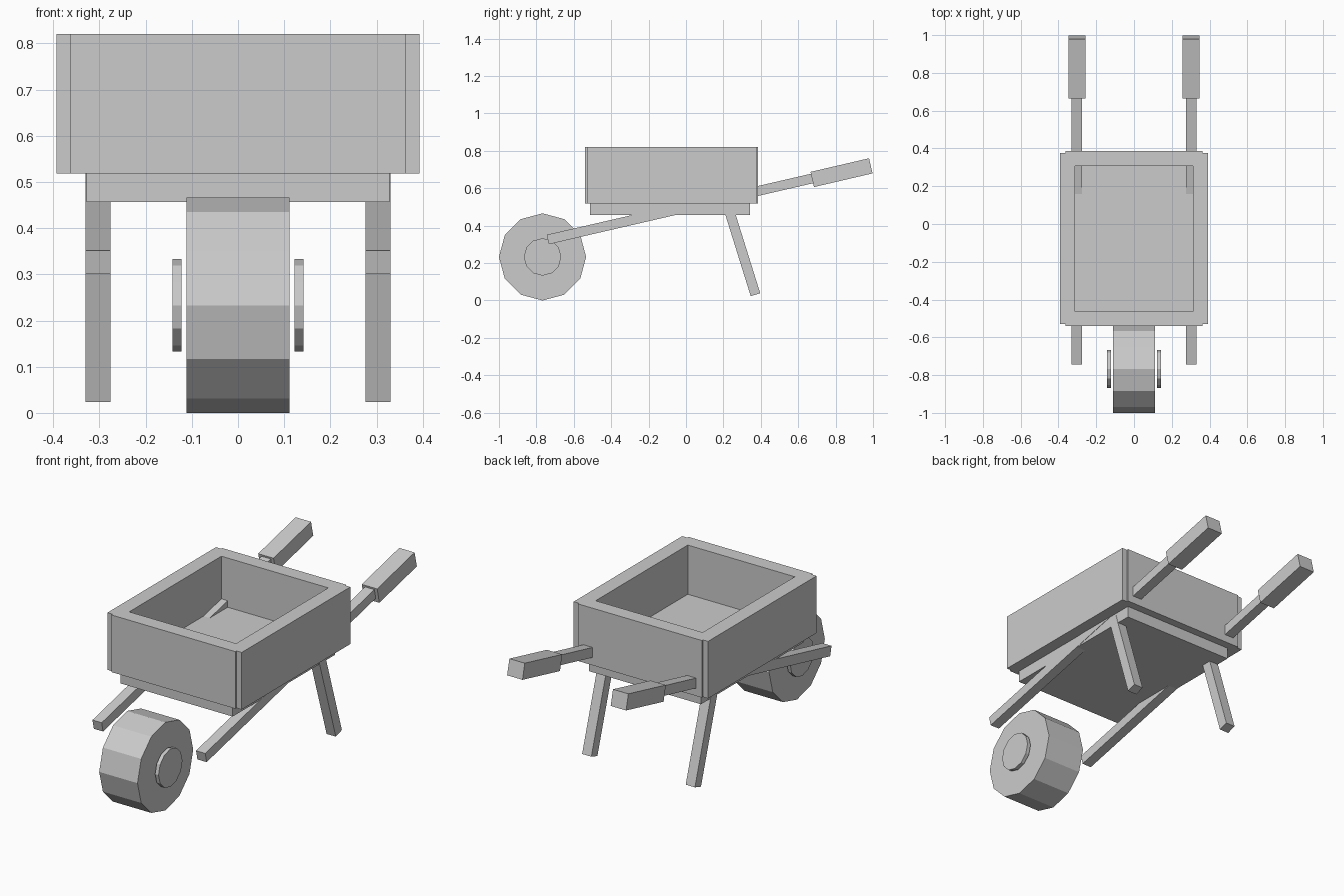
import bpy, bmesh, math
from mathutils import Matrix, Vector

if "Cube" in bpy.data.objects:
    bpy.data.objects.remove(bpy.data.objects["Cube"], do_unlink=True)

grey = bpy.data.materials.new("plain grey")
grey.use_nodes = True
grey.diffuse_color = (0.6, 0.6, 0.6, 1)
grey.node_tree.nodes["Principled BSDF"].inputs["Base Color"].default_value = (0.6, 0.6, 0.6, 1)


def finish(name, bm):
    bmesh.ops.recalc_face_normals(bm, faces=bm.faces)
    mesh = bpy.data.meshes.new(name)
    bm.to_mesh(mesh)
    bm.free()
    mesh.materials.append(grey)
    obj = bpy.data.objects.new(name, mesh)
    bpy.context.collection.objects.link(obj)
    return obj


def box(name, low, high):
    low, high = Vector(low), Vector(high)
    bm = bmesh.new()
    bmesh.ops.create_cube(bm, size=1, matrix=Matrix.Translation((low + high) / 2)
                          @ Matrix.Diagonal((high - low).to_4d()))
    return finish(name, bm)


def beam(name, x, start, end, width, thick):
    """Square bar in the plane at x, running between two (y, z) points."""
    a, b = Vector((x, *start)), Vector((x, *end))
    d = b - a
    tilt = Matrix.Rotation(math.atan2(d.z, d.y), 4, 'X')
    bm = bmesh.new()
    bmesh.ops.create_cube(bm, size=1, matrix=Matrix.Translation((a + b) / 2) @ tilt
                          @ Matrix.Diagonal((width, d.length, thick, 1)))
    return finish(name, bm)


def disc(name, x, radius, width):
    """Twelve-sided cylinder on the wheel axis."""
    bm = bmesh.new()
    bmesh.ops.create_cone(bm, cap_ends=True, segments=12, radius1=radius, radius2=radius,
                          depth=width, matrix=Matrix.Translation((x, -0.767, 0.233))
                          @ Matrix.Rotation(math.pi / 2, 4, 'Y'))
    return finish(name, bm)


# Tray walls: a ring with stepped corners, extruded upwards
def ring_loop(bm, points):
    verts = [bm.verts.new((x, y, 0.518)) for x, y in points]
    return [bm.edges.new((v, verts[i - 1])) for i, v in enumerate(verts)]


side, end, front, front_in, back_in, back = 0.393, 0.363, -0.54, -0.53, 0.377, 0.386
right_half = [(end, front), (end, front_in), (side, front_in),
              (side, back_in), (end, back_in), (end, back)]
outer = right_half + [(-x, y) for x, y in reversed(right_half)]
inner = [(0.313, -0.462), (0.313, 0.308), (-0.313, 0.308), (-0.313, -0.462)]
bm = bmesh.new()
edges = ring_loop(bm, outer) + ring_loop(bm, inner)
bmesh.ops.triangle_fill(bm, edges=edges, use_beauty=True)
extruded = bmesh.ops.extrude_face_region(bm, geom=bm.faces[:])
top = [g for g in extruded["geom"] if isinstance(g, bmesh.types.BMVert)]
bmesh.ops.translate(bm, verts=top, vec=(0, 0, 0.302))
finish("tray_walls", bm)

# Tray floor
box("tray_floor", (-0.328, -0.513, 0.457), (0.328, 0.343, 0.56))

# Rails, handles and legs on both sides
for label, s in (("left", 1), ("right", -1)):
    x = s * 0.303
    beam(label + "_rail", x, (-0.739, 0.326), (0.72, 0.663), 0.054, 0.052)
    beam(label + "_handle", x, (0.675, 0.647), (0.988, 0.72), 0.09, 0.083)
    beam(label + "_leg", x, (0.225, 0.5), (0.3715, 0.031), 0.054, 0.053)
    disc(label + "_hub", s * 0.132, 0.1, 0.02)

# Wheel
disc("wheel", 0, 0.233, 0.224)
